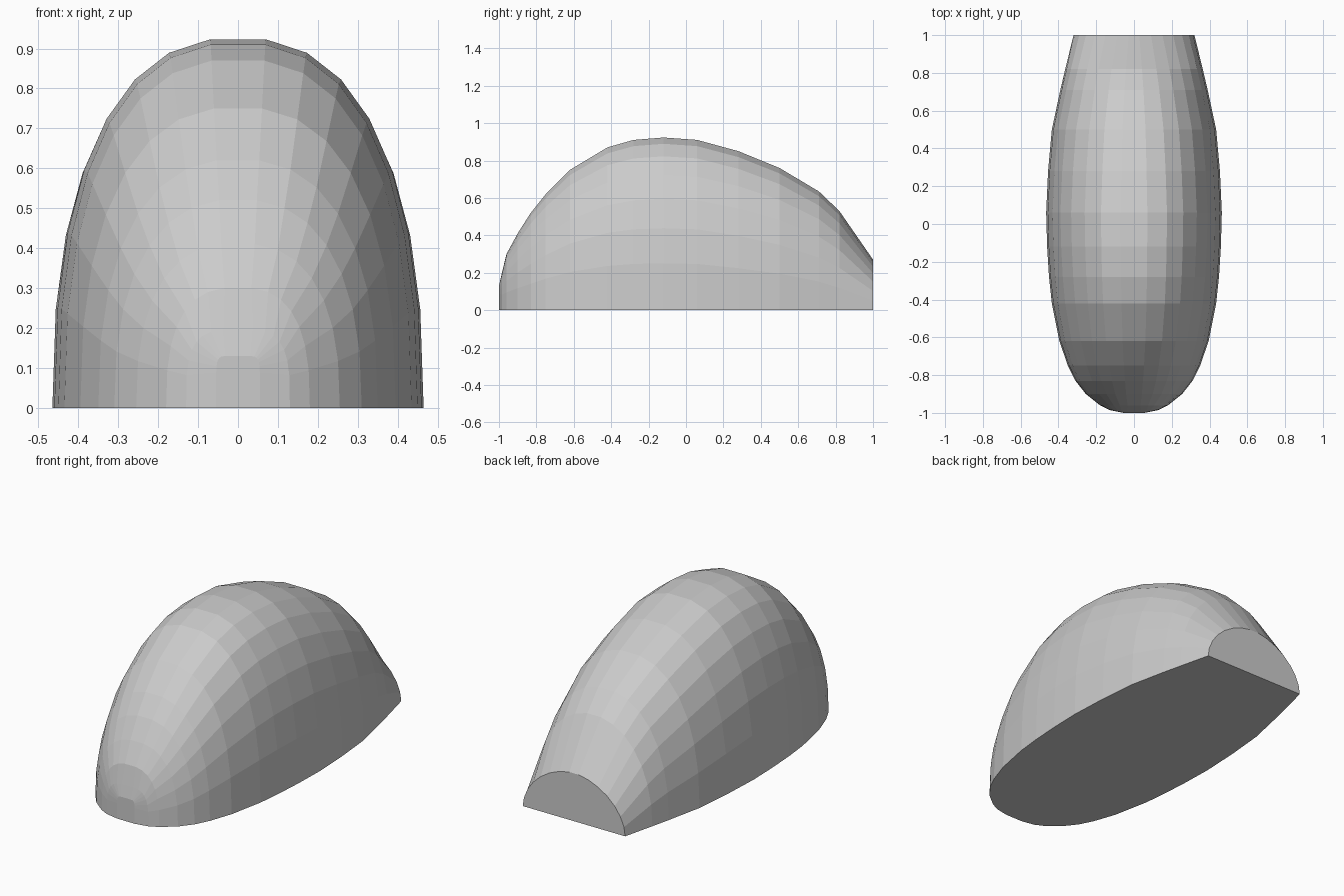
import bpy
import bmesh
import math

if "Cube" in bpy.data.objects:
    bpy.data.objects.remove(bpy.data.objects["Cube"])

# Cross-sections along the length: y, half width, height, roundness exponent
SECTIONS = [
    (-1.00, 0.055, 0.13, 8.0),
    (-0.985, 0.13, 0.195, 3.6),
    (-0.96, 0.18, 0.30, 2.7),
    (-0.90, 0.255, 0.41, 2.5),
    (-0.83, 0.31, 0.52, 2.4),
    (-0.75, 0.35, 0.62, 2.4),
    (-0.62, 0.395, 0.75, 2.4),
    (-0.42, 0.435, 0.87, 2.4),
    (-0.28, 0.45, 0.91, 2.4),
    (-0.12, 0.46, 0.923, 2.4),
    (0.06, 0.465, 0.91, 2.4),
    (0.28, 0.455, 0.85, 2.35),
    (0.50, 0.435, 0.76, 2.3),
    (0.71, 0.39, 0.635, 2.2),
    (0.82, 0.364, 0.53, 2.1),
    (1.00, 0.32, 0.27, 1.85),
]
STEPS = 15  # odd, so the ridge is a narrow flat strip


def arch(bm, y, w, h, n):
    """One arch-shaped cross-section, from right base to left base."""
    ring = []
    for i in range(STEPS + 1):
        a = math.pi * i / STEPS
        c, s = math.cos(a), max(0.0, math.sin(a))
        if i in (0, STEPS):
            s = 0.0
        x = math.copysign(abs(c) ** (2 / n), c)
        ring.append((x * w, s ** (2 / n)))
    top = max(z for _, z in ring)
    return [bm.verts.new((x, y, z / top * h)) for x, z in ring]


# Domed shell, lofted through the arches
bm = bmesh.new()
rings = [arch(bm, *s) for s in SECTIONS]
for a, b in zip(rings, rings[1:]):
    for i in range(STEPS):
        bm.faces.new((a[i], a[i + 1], b[i + 1], b[i]))

# Flat nose, cut-off tail and underside
bm.faces.new(rings[0])
bm.faces.new(rings[-1])
bm.faces.new([r[0] for r in rings] + [r[-1] for r in reversed(rings)])
bmesh.ops.recalc_face_normals(bm, faces=bm.faces)

mesh = bpy.data.meshes.new("domed_shell")
bm.to_mesh(mesh)
bm.free()
bpy.context.collection.objects.link(bpy.data.objects.new("domed_shell", mesh))
